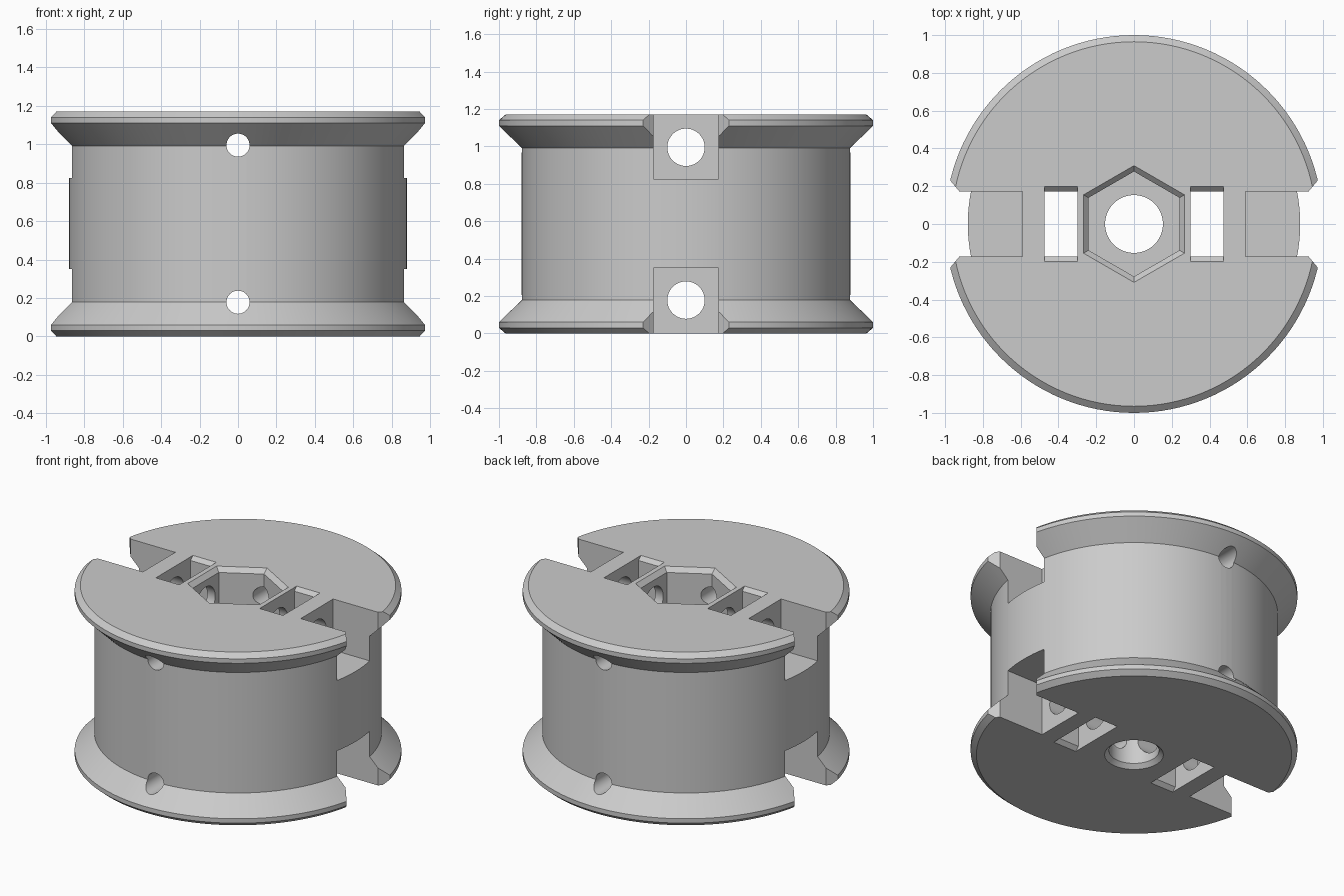
import bpy, bmesh, math
from mathutils import Matrix, Vector

cube = bpy.data.objects.get("Cube")
if cube:
    bpy.data.objects.remove(cube, do_unlink=True)

HEIGHT = 1.17
SIDES = 128

grey = bpy.data.materials.new("light grey")
grey.use_nodes = True
grey.diffuse_color = (0.6, 0.6, 0.6, 1)
grey.node_tree.nodes["Principled BSDF"].inputs["Base Color"].default_value = (0.6, 0.6, 0.6, 1)


def ring(radius, z, sides=SIDES):
    """Regular polygon with one corner on the y axis."""
    angles = [math.tau * i / sides + math.pi / 2 for i in range(sides)]
    return [Vector((radius * math.cos(a), radius * math.sin(a), z)) for a in angles]


def box_ring(x0, x1, half_y, z):
    return [Vector(p) for p in ((x0, -half_y, z), (x1, -half_y, z), (x1, half_y, z), (x0, half_y, z))]


def loft(name, rings, matrix=Matrix()):
    """Closed solid through a stack of equal rings."""
    bm = bmesh.new()
    loops = [[bm.verts.new(matrix @ p) for p in r] for r in rings]
    n = len(loops[0])
    for low, high in zip(loops, loops[1:]):
        for i in range(n):
            j = (i + 1) % n
            bm.faces.new((low[i], low[j], high[j], high[i]))
    bm.faces.new(loops[0][::-1])
    bm.faces.new(loops[-1])
    bmesh.ops.recalc_face_normals(bm, faces=bm.faces)
    mesh = bpy.data.meshes.new(name)
    bm.to_mesh(mesh)
    bm.free()
    obj = bpy.data.objects.new(name, mesh)
    bpy.context.collection.objects.link(obj)
    return obj


# Spool body: drum between two flared flanges
half = [(0.965, 0), (1, 0.03), (1, 0.06), (0.88, 0.178)]
profile = half + [(r, HEIGHT - z) for r, z in reversed(half)]
spool = loft("spool", [ring(r, z) for r, z in profile])
spool.data.materials.append(grey)

cutters = []

# Centre bore with a bevelled lower mouth
bore = [(0.21, -0.03), (0.153, 0.027), (0.153, HEIGHT + 0.1)]
cutters.append(loft("bore_cutter", [ring(r, z) for r, z in bore]))

# Hexagonal socket with a bevelled upper mouth
socket = [(0.278, 0.82), (0.278, HEIGHT - 0.03), (0.34, HEIGHT + 0.03)]
cutters.append(loft("socket_cutter", [ring(r, z, 6) for r, z in socket]))

for side in (-1, 1):
    # Rectangular through pocket, bevelled along its short ends
    pocket = [(0.223, -0.025), (0.173, 0.025), (0.173, HEIGHT - 0.025), (0.223, HEIGHT + 0.025)]
    cutters.append(loft("pocket_cutter", [box_ring(0.3 * side, 0.475 * side, y, z) for y, z in pocket]))

    # Edge slots in both flanges, flared at the rim
    outline = [(0.59, 0.173), (0.925, 0.173), (1.05, 0.323)]
    outline += [(x, -y) for x, y in reversed(outline)]
    for z0, z1 in ((-0.1, 0.35), (HEIGHT - 0.345, HEIGHT + 0.1)):
        cutters.append(loft("slot_cutter", [[Vector((x * side, y, z)) for x, y in outline] for z in (z0, z1)]))

# Cross holes: wide ones along x, narrow ones along y
for z in (0.178, HEIGHT - 0.175):
    for axis, radius in (("Y", 0.1), ("X", 0.06)):
        turn = Matrix.Translation((0, 0, z)) @ Matrix.Rotation(math.pi / 2, 4, axis)
        cutters.append(loft("cross_hole_cutter", [ring(radius, -1.2, 48), ring(radius, 1.2, 48)], turn))

# Cut everything out of the spool
bpy.ops.object.select_all(action="DESELECT")
bpy.context.view_layer.objects.active = spool
spool.select_set(True)
for cutter in cutters:
    cutter.hide_render = True
    mod = spool.modifiers.new("cut", "BOOLEAN")
    mod.operation = "DIFFERENCE"
    mod.solver = "EXACT"
    mod.object = cutter
    bpy.ops.object.modifier_apply(modifier=mod.name)
    bpy.data.objects.remove(cutter, do_unlink=True)

bpy.ops.object.shade_smooth_by_angle(angle=math.radians(25))
